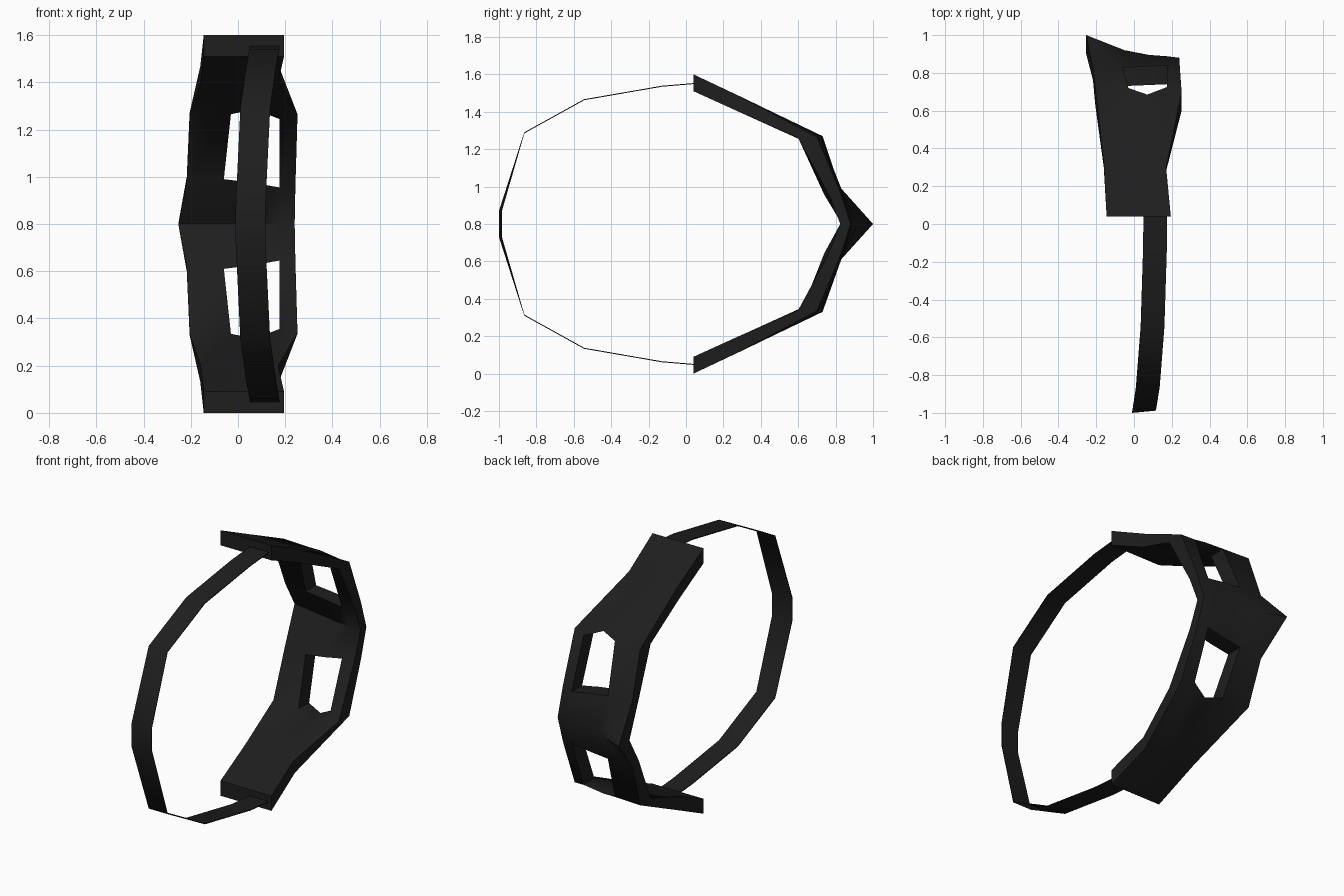
import bpy, bmesh, math

if "Cube" in bpy.data.objects:
    bpy.data.objects.remove(bpy.data.objects["Cube"])

black = bpy.data.materials.new("soft black")
black.diffuse_color = (0.013, 0.013, 0.013, 1)
black.use_nodes = True
black.node_tree.nodes["Principled BSDF"].inputs["Base Color"].default_value = black.diffuse_color


def make_object(name, bm, angle):
    bmesh.ops.recalc_face_normals(bm, faces=bm.faces[:])
    me = bpy.data.meshes.new(name)
    bm.to_mesh(me)
    bm.free()
    ob = bpy.data.objects.new(name, me)
    bpy.context.collection.objects.link(ob)
    me.materials.append(black)
    bpy.ops.object.select_all(action='DESELECT')
    ob.select_set(True)
    bpy.context.view_layer.objects.active = ob
    bpy.ops.object.shade_smooth_by_angle(angle=math.radians(angle))
    return ob


# Mask: stations from nose to temple, five points across (outer surface)
half = [
    [(-.253, 1.0, .80), (-.05, .92, .80), (.08, .895, .80), (.175, .888, .80), (.24, .88, .80)],
    [(-.217, .82, 1.0), (-.06, .83, .99), (.06, .835, .975), (.175, .84, .955), (.243, .825, .97)],
    [(-.205, .73, 1.27), (-.03, .72, 1.27), (.07, .685, 1.29), (.175, .725, 1.25), (.252, .70, 1.265)],
    [(-.16, .32, 1.467), (-.06, .32, 1.467), (.03, .315, 1.47), (.11, .31, 1.472), (.17, .30, 1.476)],
    [(-.145, .04, 1.6), (-.05, .04, 1.6), (.03, .04, 1.6), (.12, .04, 1.6), (.195, .04, 1.6)],
]
# Offset of the inner surface (y, z) at each station
inset = [(-.055, 0), (-.06, -.015), (-.10, -.005), (-.02, -.075), (0, -.09)]

bm = bmesh.new()
outer, inner = [], []
for s in range(-4, 5):
    k, sign = abs(s), (1 if s >= 0 else -1)
    ro, ri = [], []
    for j, (x, y, z) in enumerate(half[k]):
        dy, dz = inset[k]
        if k == 0 and j == 0:                # nose tip is thicker
            dy = -.10
        if k == 1 and j in (1, 2, 3):        # deep lip of the eye opening
            dy, dz = -.10, 0
        ro.append(bm.verts.new((x, y, .8 + sign * (z - .8))))
        ri.append(bm.verts.new((x, y + dy, .8 + sign * (z + dz - .8))))
    outer.append(ro)
    inner.append(ri)

for i in range(8):
    for j in range(4):
        if i in (2, 5) and j in (1, 2):      # eye openings
            continue
        for g in (outer, inner):
            bm.faces.new((g[i][j], g[i + 1][j], g[i + 1][j + 1], g[i][j + 1]))

# Rims joining the outer and inner surfaces
partner = {a: b for ro, ri in zip(outer, inner) for a, b in zip(ro, ri)}
for e in [e for e in bm.edges if len(e.link_faces) == 1 and e.verts[0] in partner]:
    a, b = e.verts
    bm.faces.new((a, b, partner[b], partner[a]))
make_object("eye_mask", bm, 62)

# Strap: thin ribbon (y, z, left x) mirrored about the middle height
path = [(.05, 1.554, .05), (-.13, 1.539, .048), (-.545, 1.467, .035),
        (-.865, 1.29, .01), (-1.0, .87, -.01)]
path += [(y, 1.6 - z, x) for y, z, x in reversed(path)]
bm = bmesh.new()
rows = []
for y, z, x in path:
    tilt = .012 if y < -.9 else 0
    side = 1 if z > .8 else -1
    thin_y, thin_z = (.004, 0) if y < -.9 else (.001, -.005 * side)
    rows.append([bm.verts.new(p) for p in (
        (x, y, z), (x + .126, y + tilt, z),
        (x + .126, y + tilt + thin_y, z + thin_z), (x, y + thin_y, z + thin_z))])
for p, q in zip(rows, rows[1:]):
    for j in range(4):
        n = (j + 1) % 4
        bm.faces.new((p[j], p[n], q[n], q[j]))
bm.faces.new(rows[0])
bm.faces.new(rows[-1])
make_object("head_strap", bm, 50)
